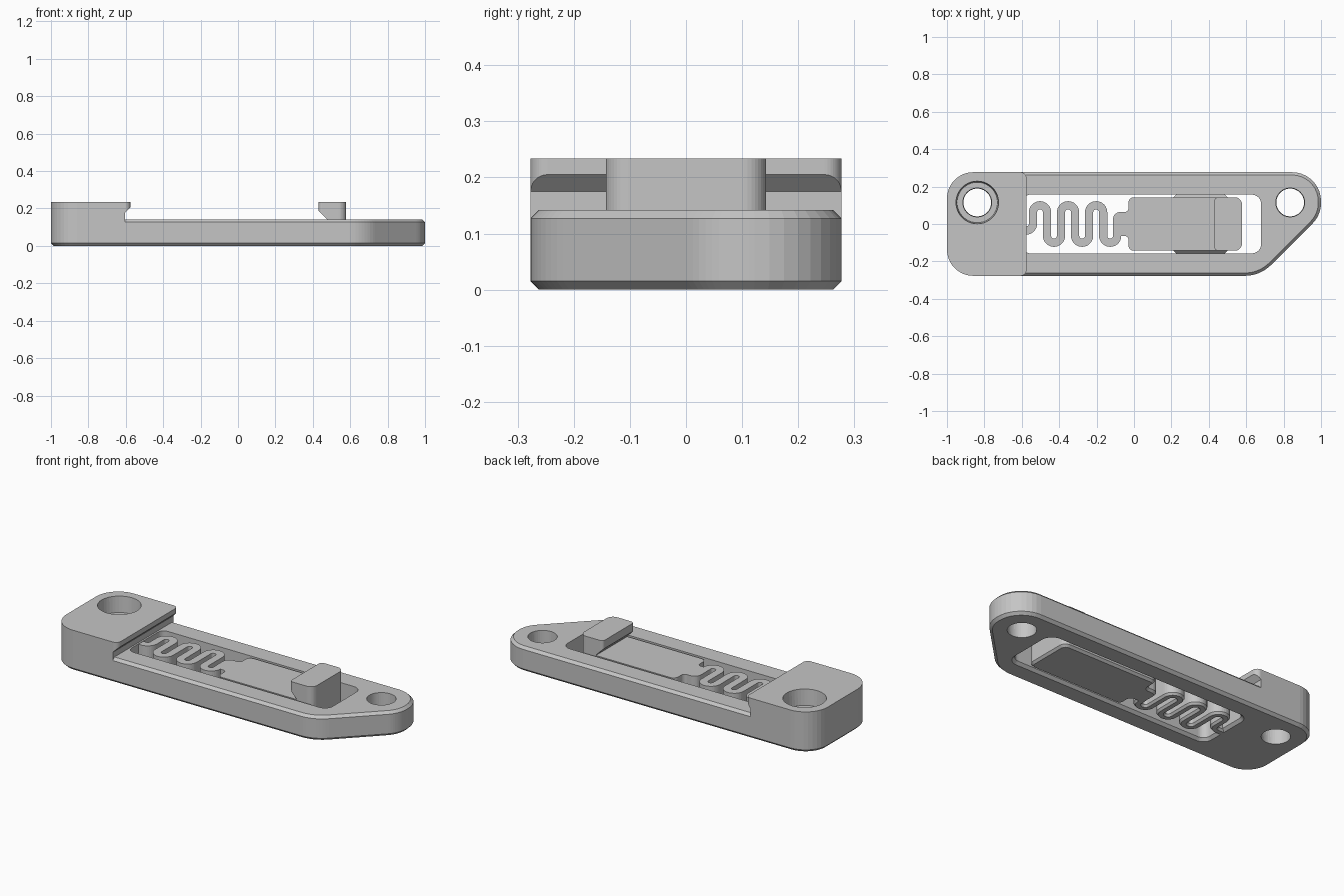
import bpy, bmesh, math
from mathutils import Vector

cube = bpy.data.objects.get("Cube")
if cube:
    bpy.data.objects.remove(cube, do_unlink=True)

grey = bpy.data.materials.new("plain grey plastic")
grey.use_nodes = True
COLOUR = (0.56, 0.56, 0.56, 1)
grey.diffuse_color = COLOUR
grey.node_tree.nodes["Principled BSDF"].inputs["Base Color"].default_value = COLOUR


def fillet(corners, closed=True, steps=9):
    """Round each (x, y, radius) corner of a polyline."""
    out, n = [], len(corners)
    for i, (x, y, r) in enumerate(corners):
        p = Vector((x, y))
        if r == 0 or (not closed and i in (0, n - 1)):
            out.append(p)
            continue
        u = (Vector(corners[i - 1][:2]) - p).normalized()
        v = (Vector(corners[(i + 1) % n][:2]) - p).normalized()
        half = u.angle(v) / 2
        c = p + (u + v).normalized() * (r / math.sin(half))
        a, b = p + u * (r / math.tan(half)) - c, p + v * (r / math.tan(half)) - c
        start = math.atan2(a.y, a.x)
        turn = math.remainder(math.atan2(b.y, b.x) - start, math.tau)
        for k in range(steps + 1):
            t = start + turn * k / steps
            out.append(c + Vector((math.cos(t), math.sin(t))) * r)
    return out


def inset(pts, d):
    """Move a counter-clockwise outline inwards by d."""
    out, n = [], len(pts)
    for i, p in enumerate(pts):
        e1 = (p - pts[i - 1]).normalized()
        e2 = (pts[(i + 1) % n] - p).normalized()
        n1, n2 = Vector((-e1.y, e1.x)), Vector((-e2.y, e2.x))
        out.append(p + (n1 + n2) * (d / (1 + n1.dot(n2))))
    return out


def prism(name, pts, levels, side=False):
    """Stack an outline through (height, inset) levels; side=True runs it along y."""
    clean = [p for i, p in enumerate(pts) if (p - pts[i - 1]).length > 1e-3]
    area = sum(clean[i - 1].cross(p) for i, p in enumerate(clean))
    if area < 0:
        clean.reverse()
    bm = bmesh.new()
    rings = []
    for h, d in levels:
        ring = inset(clean, d)
        rings.append([bm.verts.new((p.x, h, p.y) if side else (p.x, p.y, h)) for p in ring])
    bm.faces.new(rings[0][::-1])
    bm.faces.new(rings[-1])
    n = len(clean)
    for low, high in zip(rings, rings[1:]):
        for i in range(n):
            j = (i + 1) % n
            bm.faces.new((low[i], low[j], high[j], high[i]))
    bmesh.ops.recalc_face_normals(bm, faces=bm.faces)
    mesh = bpy.data.meshes.new(name)
    bm.to_mesh(mesh)
    bm.free()
    mesh.materials.append(grey)
    ob = bpy.data.objects.new(name, mesh)
    bpy.context.collection.objects.link(ob)
    return ob


def circle(x, y, r, n=40):
    return [Vector((x + r * math.cos(math.tau * k / n), y + r * math.sin(math.tau * k / n)))
            for k in range(n)]


def combine(target, tool, operation):
    """Apply a boolean and remove the tool."""
    tool.hide_render = True
    mod = target.modifiers.new("combine", 'BOOLEAN')
    mod.operation, mod.solver, mod.object = operation, 'EXACT', tool
    bpy.context.view_layer.objects.active = target
    bpy.ops.object.modifier_apply(modifier=mod.name)
    bpy.data.objects.remove(tool, do_unlink=True)


W = 0.277      # half width of the body
TOP = 0.142    # frame top
HEAD = 0.234   # head and catch top
INNER = 0.14   # top of the moving parts
CH = 0.015     # chamfer

# Frame with a round tip and a slanted corner
outline = fillet([(-1, -W, .14), (.675, -W, .2), (1, .048, .155), (1, W, .155), (-1, W, .14)])
frame = prism("frame", outline, [(0, CH), (CH, 0), (TOP - CH, 0), (TOP, CH)])

# Head block with an undercut lip
head = prism("head", fillet([(-1, -W, .14), (-.575, -W, .03), (-.575, W, .03), (-1, W, .14)]),
             [(.06, 0), (HEAD, 0)])
undercut = [Vector(p) for p in
            ((-.605, .04), (-.5, .04), (-.5, .205), (-.575, .205), (-.605, .175))]
combine(head, prism("undercut", undercut, [(-.5, 0), (.5, 0)], True), 'DIFFERENCE')
combine(frame, head, 'UNION')

# Window, chamfered underneath
window = fillet([(-.595, -.157, .04), (.68, -.157, .05), (.68, .157, .05), (-.595, .157, .04)])
combine(frame, prism("window", window, [(-.02, -CH), (0, -CH), (CH, 0), (.16, 0)]), 'DIFFERENCE')

# Slightly tapered screw holes, the head one counterbored
for x in (-.838, .835):
    combine(frame, prism("hole", circle(x, .115, .08), [(-.02, .006), (.3, 0)]), 'DIFFERENCE')
combine(frame, prism("counterbore", circle(-.838, .115, .114), [(TOP, .006), (HEAD, 0), (.3, 0)]),
        'DIFFERENCE')

# Serpentine spring
path = [(-.63, -.035, 0), (-.54, -.035, .037)]
for k in range(6):
    y = .1 if k % 2 == 0 else -.1
    path += [(-.54 + .075 * k, y, .0374), (-.465 + .075 * k, y, .0374)]
path += [(-.09, 0, .03), (0, 0, 0)]
line = fillet(path, closed=False)
line = [p for i, p in enumerate(line) if i == 0 or (p - line[i - 1]).length > 1e-3]
left, right = [], []
for i, p in enumerate(line):
    d = (line[min(i + 1, len(line) - 1)] - line[max(i - 1, 0)]).normalized()
    side = Vector((-d.y, d.x)) * .022
    left.append(p + side)
    right.append(p - side)
prism("spring", left + right[::-1], [(0, .009), (.012, 0), (INNER, 0)])

# Sliding tongue with a narrow neck
half = [(.578, .143, .04), (-.03, .143, .03), (-.03, .064, .02), (-.113, .064, .04)]
tongue_outline = fillet([(x, -y, r) for x, y, r in reversed(half)] + half, steps=7)
tongue = prism("tongue", tongue_outline, [(0, .012), (.012, 0), (INNER, 0)])

# Hooked catch on the tongue
catch = prism("catch", fillet([(.43, -.143, .02), (.578, -.143, .04), (.578, .143, .04),
                               (.43, .143, .02)]), [(.08, 0), (HEAD, 0)])
notch = [Vector(p) for p in ((.3, .02), (.475, .02), (.475, .142), (.43, .187), (.3, .187))]
combine(catch, prism("notch", notch, [(-.5, 0), (.5, 0)], True), 'DIFFERENCE')
combine(tongue, catch, 'UNION')

# Ridges guiding the tongue in the frame
for name, s in (("left_rail", 1), ("right_rail", -1)):
    rail = prism(name, [Vector(p) for p in ((.21, .03), (.5, .03), (.5, .1), (.21, .1))],
                 [(s * .13, 0), (s * .143, 0), (s * .166, .025)], True)
